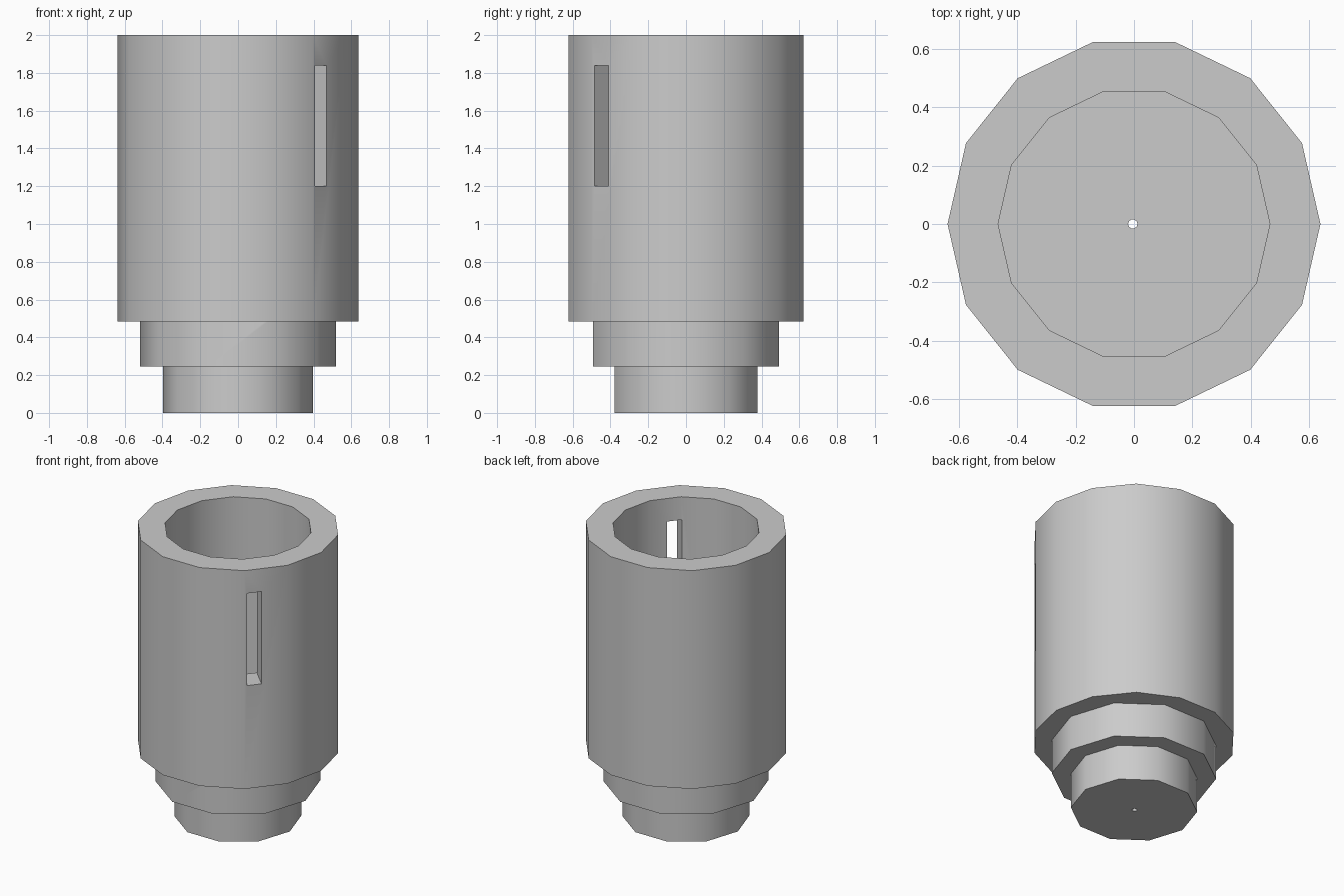
import bpy, bmesh, math
from mathutils import Vector

if "Cube" in bpy.data.objects:
    bpy.data.objects.remove(bpy.data.objects["Cube"])


def prism(name, sides, radius, z0, z1, x=0.0):
    """Upright polygonal cylinder with a corner on +x."""
    bm = bmesh.new()
    ring = [bm.verts.new((x + radius * math.cos(2 * math.pi * i / sides),
                          radius * math.sin(2 * math.pi * i / sides), z0))
            for i in range(sides)]
    base = bm.faces.new(ring)
    top = bmesh.ops.extrude_face_region(bm, geom=[base])["geom"]
    bmesh.ops.translate(bm, vec=Vector((0, 0, z1 - z0)),
                        verts=[v for v in top if isinstance(v, bmesh.types.BMVert)])
    bmesh.ops.recalc_face_normals(bm, faces=bm.faces)
    mesh = bpy.data.meshes.new(name)
    bm.to_mesh(mesh)
    bm.free()
    obj = bpy.data.objects.new(name, mesh)
    bpy.context.collection.objects.link(obj)
    return obj


def combine(target, tool, operation):
    """Apply a boolean and discard the tool."""
    mod = target.modifiers.new(operation.lower(), "BOOLEAN")
    mod.operation = operation
    mod.solver = "EXACT"
    mod.object = tool
    bpy.context.view_layer.objects.active = target
    bpy.ops.object.modifier_apply(modifier=mod.name)
    bpy.data.objects.remove(tool)


# Main barrel with the two stepped tiers below it
body = prism("stepped_barrel", 14, 0.638, 0.485, 2.0)
combine(body, prism("collar", 10, 0.518, 0.245, 0.495), "UNION")
combine(body, prism("foot", 10, 0.398, 0.0, 0.26), "UNION")

# Blind bore and pin hole through the floor
combine(body, prism("bore", 14, 0.465, 0.5, 2.2), "DIFFERENCE")
combine(body, prism("pin_hole", 10, 0.016, -0.1, 0.8, -0.004), "DIFFERENCE")

# Narrow window through the front right wall
bpy.ops.mesh.primitive_cube_add(size=1, location=(0.382, -0.392, 1.52),
                                rotation=(0, 0, math.radians(-45)))
window = bpy.context.object
window.name = "window_cutter"
window.scale = (0.4, 0.095, 0.64)
bpy.context.view_layer.update()
combine(body, window, "DIFFERENCE")

# Soft side walls, crisp rims
bpy.ops.object.select_all(action="DESELECT")
body.select_set(True)
bpy.context.view_layer.objects.active = body
bpy.ops.object.shade_smooth_by_angle(angle=math.radians(40))
